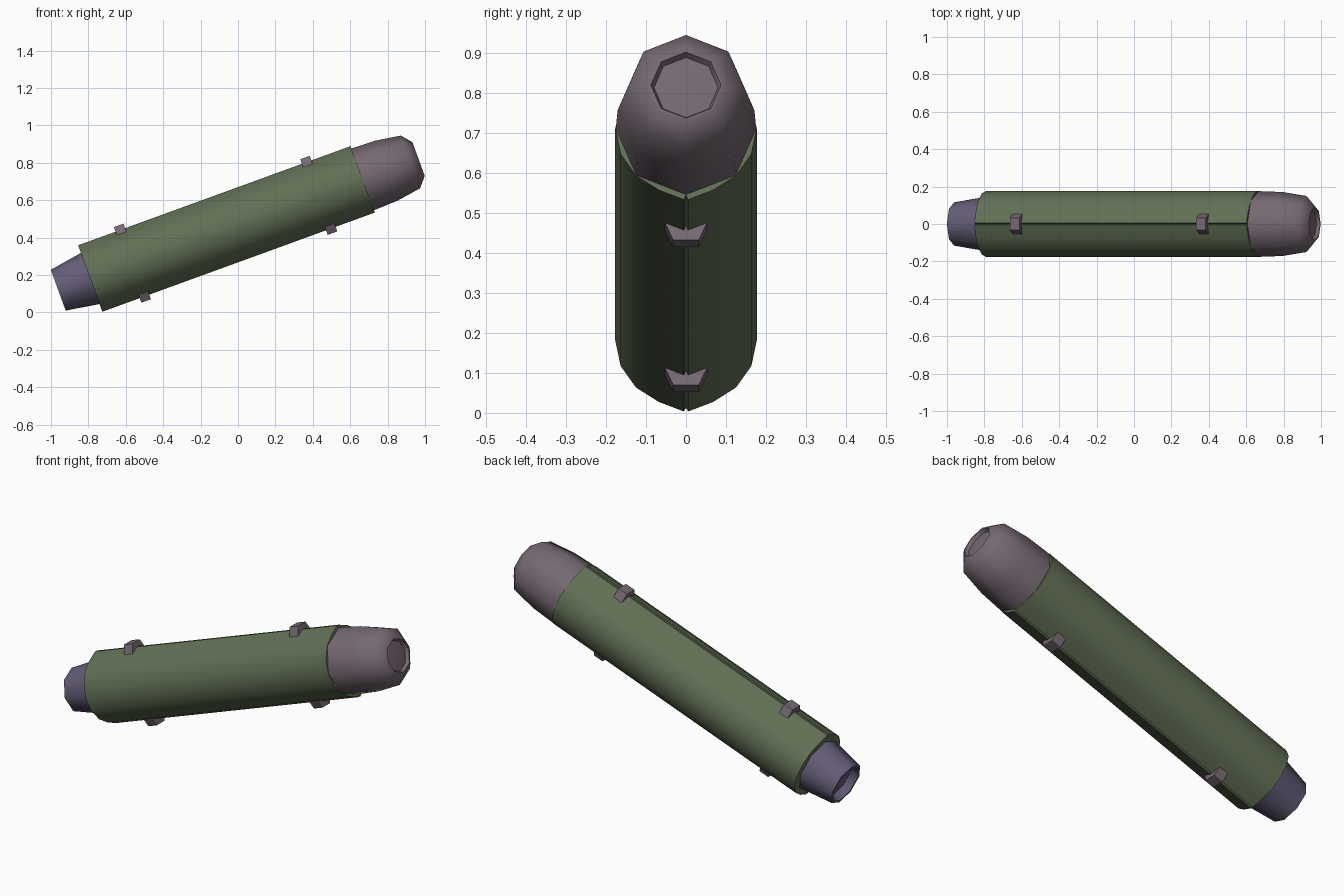
import bpy, bmesh
from math import sin, cos, pi, radians
from mathutils import Matrix

if "Cube" in bpy.data.objects:
    bpy.data.objects.remove(bpy.data.objects["Cube"])

# Local frame: z runs along the tilted tube, -x is the tube's upper side
LENGTH = 1.55
FRAME = Matrix.Translation((-0.79, 0, 0.181)) @ Matrix.Rotation(radians(70), 4, 'Y')


def material(name, rgb):
    m = bpy.data.materials.new(name)
    m.diffuse_color = (*rgb, 1)
    m.use_nodes = True
    m.node_tree.nodes["Principled BSDF"].inputs["Base Color"].default_value = m.diffuse_color
    return m


def ring(n, r):
    return [(r * cos(2 * pi * i / n), r * sin(2 * pi * i / n)) for i in range(n)]


def loft(name, rings, mat, tip=None, smooth=True):
    """Skin a list of (height, outline) rings; end in a cap or a centre point."""
    bm = bmesh.new()
    rows = [[bm.verts.new((x, y, u)) for x, y in pts] for u, pts in rings]
    n = len(rows[0])
    for a, b in zip(rows, rows[1:]):
        for i in range(n):
            j = (i + 1) % n
            bm.faces.new((a[i], a[j], b[j], b[i]))
    bm.faces.new(rows[0][::-1])
    if tip is None:
        bm.faces.new(rows[-1])
    else:
        c = bm.verts.new((0, 0, tip))
        for i in range(n):
            bm.faces.new((rows[-1][i], rows[-1][(i + 1) % n], c))
    bmesh.ops.recalc_face_normals(bm, faces=bm.faces)
    me = bpy.data.meshes.new(name)
    bm.to_mesh(me)
    bm.free()
    me.transform(FRAME)
    me.materials.append(mat)
    ob = bpy.data.objects.new(name, me)
    bpy.context.collection.objects.link(ob)
    if smooth:
        bpy.ops.object.select_all(action='DESELECT')
        ob.select_set(True)
        bpy.context.view_layer.objects.active = ob
        bpy.ops.object.shade_smooth_by_angle(angle=radians(48))
    return ob


green = material("dark_green", (0.12, 0.16, 0.09))
violet = material("dull_violet", (0.18, 0.14, 0.17))
blue = material("dull_blue", (0.13, 0.11, 0.19))

# Tube: sixteen sides, with a raised split seam along the top and bottom
side = [(0.177 * cos(i * pi / 8), 0.177 * sin(i * pi / 8)) for i in range(1, 8)]
half = [(0.189, 0.005)] + side + [(-0.189, 0.005)]
outline = [(0.176, 0)] + half + [(-0.176, 0)] + [(x, -y) for x, y in half[::-1]]
loft("main_tube", [(0, outline), (LENGTH, outline)], green)

# Nose: eight-sided rounded cap with a recessed lens
nose = [(-0.01, 0.176), (0.135, 0.171), (0.272, 0.150), (0.318, 0.096),
        (0.318, 0.088), (0.300, 0.080)]
loft("nose_cap", [(LENGTH + u, ring(8, r)) for u, r in nose], violet,
     tip=LENGTH + 0.308)

# Tail: eight-sided tapered nozzle with a hollow end
tail = [(0.01, 0.147), (-0.182, 0.116), (-0.182, 0.103), (-0.14, 0.09)]
loft("tail_nozzle", [(u, ring(8, r)) for u, r in tail], blue)

# Mounting lugs: two on the upper seam, two on the lower seam
for s, place in ((-1, "upper"), (1, "lower")):
    lug = [(s * x, y) for x, y in
           ((0.165, -0.055), (0.215, -0.032), (0.215, 0.032), (0.165, 0.055))]
    for u, end in ((0.24, "rear"), (1.30, "front")):
        loft(f"{place}_{end}_lug", [(u - 0.027, lug), (u + 0.027, lug)],
             violet, smooth=False)
